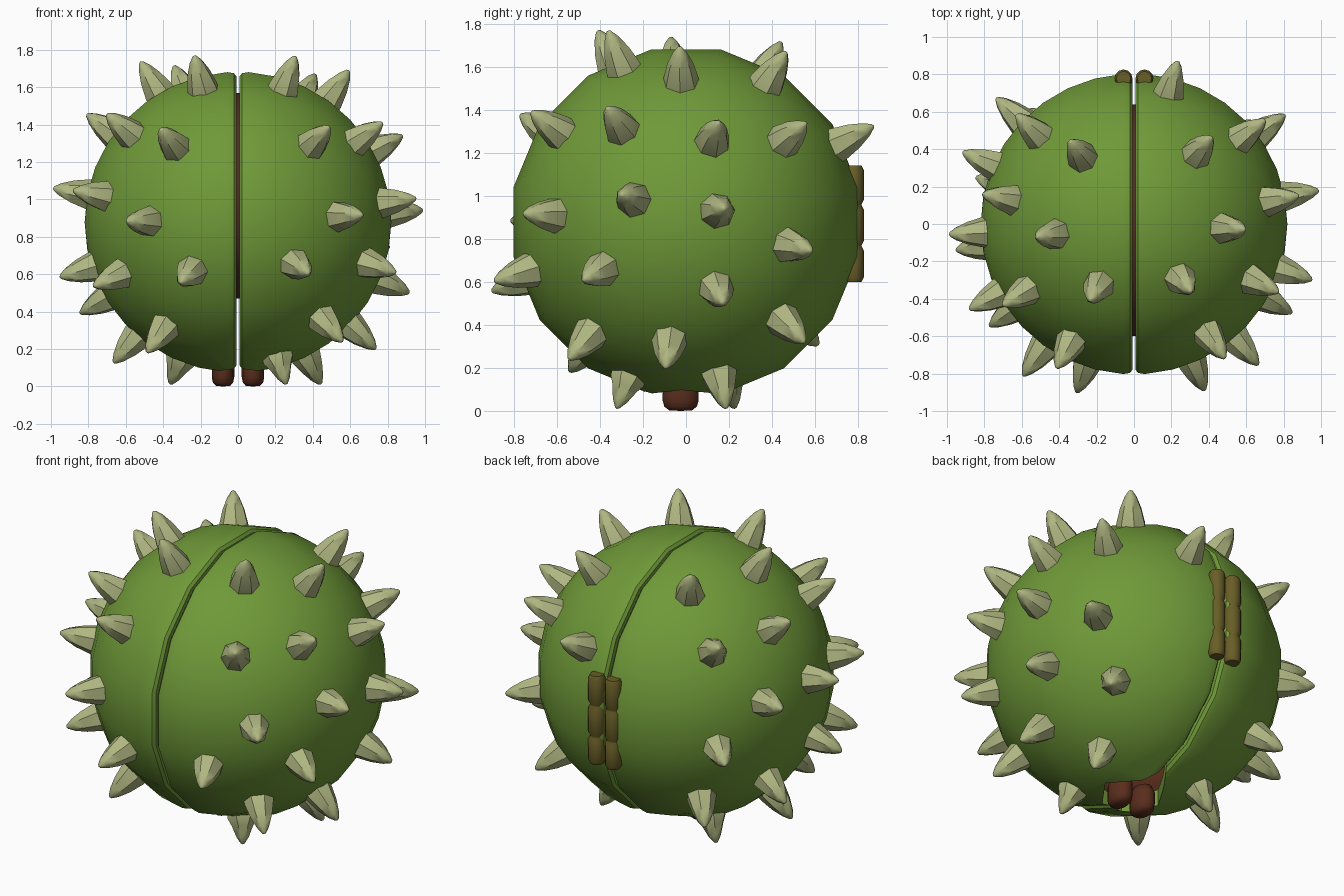
import bpy, bmesh, math
from mathutils import Vector, Matrix

if "Cube" in bpy.data.objects:
    bpy.data.objects.remove(bpy.data.objects["Cube"])

CZ = 0.878          # height of the ball's centre
GOLDEN = math.pi * (3 - math.sqrt(5))


def material(name, rgb):
    m = bpy.data.materials.new(name)
    m.diffuse_color = (*rgb, 1)
    m.use_nodes = True
    m.node_tree.nodes["Principled BSDF"].inputs["Base Color"].default_value = m.diffuse_color
    return m


GREEN = material("husk_green", (0.16, 0.32, 0.04))
PALE = material("spike_pale", (0.43, 0.47, 0.22))
BROWN = material("inner_brown", (0.10, 0.026, 0.012))
OLIVE = material("hinge_olive", (0.14, 0.11, 0.02))


def lathe(bm, profile, sides, matrix, phase=0.0, inner_from=None):
    """Revolve (radius, height) points about local z, then place with matrix."""
    rings = []
    for r, h in profile:
        if r < 1e-6:
            rings.append([bm.verts.new(matrix @ Vector((0, 0, h)))])
        else:
            rings.append([bm.verts.new(matrix @ Vector((
                r * math.cos(phase + math.tau * k / sides),
                r * math.sin(phase + math.tau * k / sides), h))) for k in range(sides)])
    for n, (a, b) in enumerate(zip(rings, rings[1:])):
        for k in range(sides):
            j = (k + 1) % sides
            if len(a) == 1:
                f = bm.faces.new((a[0], b[k], b[j]))
            elif len(b) == 1:
                f = bm.faces.new((a[k], b[0], a[j]))
            else:
                f = bm.faces.new((a[k], b[k], b[j], a[j]))
            if inner_from is not None and n >= inner_from:
                f.material_index = 1


def finish(bm, name, mats):
    bmesh.ops.recalc_face_normals(bm, faces=bm.faces[:])
    me = bpy.data.meshes.new(name)
    bm.to_mesh(me)
    bm.free()
    ob = bpy.data.objects.new(name, me)
    bpy.context.collection.objects.link(ob)
    for m in mats:
        me.materials.append(m)
    return ob


def select(ob):
    bpy.ops.object.select_all(action='DESELECT')
    ob.select_set(True)
    bpy.context.view_layer.objects.active = ob


def smooth(ob, degrees):
    select(ob)
    bpy.ops.object.shade_smooth_by_angle(angle=math.radians(degrees))


def aim(direction):
    return Vector((0, 0, 1)).rotation_difference(direction).to_matrix().to_4x4()


# cutter for the opening under the ball
bm = bmesh.new()
outline = [(0, 0.28), (-0.19, -0.02), (-0.07, -0.19), (0.07, -0.19), (0.19, -0.02)]
low = [bm.verts.new((x, y, -0.1)) for x, y in outline]
face = bm.faces.new(low)
up = bmesh.ops.extrude_face_region(bm, geom=[face])
bmesh.ops.translate(bm, vec=(0, 0, 0.5),
                    verts=[v for v in up["geom"] if isinstance(v, bmesh.types.BMVert)])
cutter = finish(bm, "opening_cutter", [])
cutter.hide_render = True

# two hollow half husks, brown inside, with a rounded seam lip
N = 8
angles = [math.radians(86) * i / N for i in range(N + 1)]
shell = [(0.82 * math.sin(a), 0.82 * math.cos(a)) for a in angles]
shell += [(0.812, 0.022), (0.795, 0.008), (0.74, 0.008)]
inner_from = len(shell) - 1
shell += [(0.72 * math.sin(a), 0.72 * math.cos(a)) for a in reversed(angles[:-1])]
for side, name in ((1, "right_husk"), (-1, "left_husk")):
    bm = bmesh.new()
    place = Matrix.Translation((0, 0, CZ)) @ Matrix.Rotation(side * math.pi / 2, 4, 'Y')
    lathe(bm, shell, 16, place, math.pi / 16, inner_from)
    husk = finish(bm, name, [GREEN, BROWN])
    mod = husk.modifiers.new("opening", 'BOOLEAN')
    mod.object = cutter
    mod.operation = 'DIFFERENCE'
    mod.solver = 'EXACT'
    select(husk)
    bpy.ops.object.modifier_apply(modifier=mod.name)
    smooth(husk, 40)
bpy.data.objects.remove(cutter)

# spikes on a golden-angle spiral around each half, left clear at the hinge
for side, start, name in ((1, 19.5, "right_spikes"), (-1, 107, "left_spikes")):
    bm = bmesh.new()
    for i in range(22):
        x = 1 - (i + 0.5) / 28
        rho = math.sqrt(1 - x * x)
        t = math.radians(start) + i * GOLDEN
        d = Vector((side * x, rho * math.cos(t), rho * math.sin(t)))
        if x < 0.6 and d.y > 0.7 and abs(d.z) < 0.42:
            continue
        tip = 1.008
        if d.z < 0:
            tip = min(tip, (CZ - 0.01) / -d.z)
        prof = [(0, 0.74), (0.088, 0.76), (0.083, 0.82), (0.062, tip - 0.105),
                (0.035, tip - 0.04), (0.012, tip - 0.006), (0, tip)]
        lathe(bm, prof, 7, Matrix.Translation((0, 0, CZ)) @ aim(d), i * 1.3)
    smooth(finish(bm, name, [PALE]), 45)

# hinge: a pair of knuckled bars at the back
for side, name in ((1, "right_hinge_bar"), (-1, "left_hinge_bar")):
    bm = bmesh.new()
    prof = [(0, 0.60)]
    for z0, z1 in ((0.60, 0.765), (0.77, 0.955), (0.96, 1.14)):
        prof += [(0.038, z0), (0.048, z0 + 0.02), (0.048, z1 - 0.02), (0.038, z1)]
    prof.append((0, 1.14))
    lathe(bm, prof, 12, Matrix.Translation((side * 0.056, 0.778, 0)))
    smooth(finish(bm, name, [OLIVE]), 50)

# feet showing through the opening
for side, name in ((1, "right_foot"), (-1, "left_foot")):
    bm = bmesh.new()
    prof = [(0, 0), (0.038, 0.003), (0.054, 0.02), (0.06, 0.05),
            (0.06, 0.12), (0.045, 0.165), (0, 0.18)]
    lathe(bm, prof, 12, Matrix.Translation((side * 0.08, -0.025, 0)) @ Matrix.Diagonal((1, 1.4, 1, 1)))
    smooth(finish(bm, name, [BROWN]), 60)

# brown kernel inside, glimpsed through the seam
bm = bmesh.new()
bmesh.ops.create_uvsphere(bm, u_segments=20, v_segments=12, radius=1,
                          matrix=Matrix.Translation((0, 0.02, 1.02)) @ Matrix.Diagonal((0.5, 0.62, 0.55, 1)))
smooth(finish(bm, "kernel", [BROWN]), 40)
